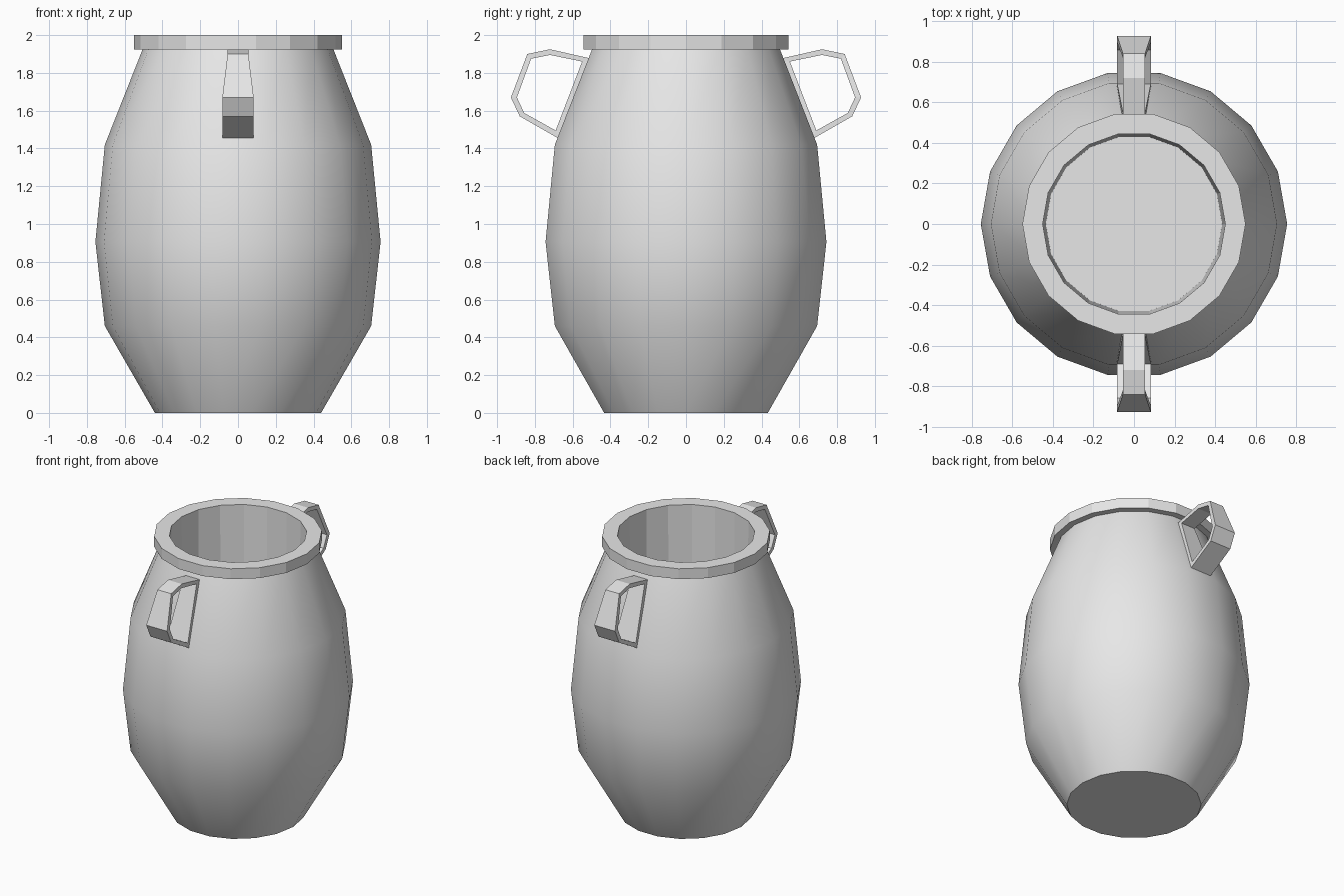
import bpy, bmesh, math

SIDES = 18

if "Cube" in bpy.data.objects:
    bpy.data.objects.remove(bpy.data.objects["Cube"], do_unlink=True)

clay = bpy.data.materials.new("pale_grey_clay")
clay.use_nodes = True
clay.diffuse_color = (0.8, 0.8, 0.8, 1)
clay.node_tree.nodes["Principled BSDF"].inputs["Base Color"].default_value = clay.diffuse_color


def finish(bm, name):
    mesh = bpy.data.meshes.new(name)
    bm.to_mesh(mesh)
    bm.free()
    mesh.materials.append(clay)
    obj = bpy.data.objects.new(name, mesh)
    bpy.context.collection.objects.link(obj)
    return obj


def lathe(name, profile, cap_start=False, cap_end=False):
    """Spin a (radius, height) profile around z, with optional flat caps."""
    bm = bmesh.new()
    rings = []
    for r, z in profile:
        angles = [math.tau * i / SIDES for i in range(SIDES)]
        rings.append([bm.verts.new((r * math.cos(a), r * math.sin(a), z)) for a in angles])
    for low, high in zip(rings, rings[1:]):
        for i in range(SIDES):
            j = (i + 1) % SIDES
            bm.faces.new((low[i], low[j], high[j], high[i]))
    if cap_start:
        bm.faces.new(rings[0][::-1])
    if cap_end:
        bm.faces.new(rings[-1])
    return finish(bm, name)


# Bulging body with a flat base, smoothly shaded
body = lathe("jar_body", [(0.44, 0), (0.705, 0.46), (0.755, 0.905),
                          (0.705, 1.42), (0.505, 1.925)], cap_start=True)
bpy.ops.object.select_all(action="DESELECT")
body.select_set(True)
bpy.context.view_layer.objects.active = body
bpy.ops.object.shade_smooth_by_angle(angle=math.radians(40))

# Faceted rim, running down into the inner wall and floor
lathe("rim_and_lining", [(0.505, 1.925), (0.55, 1.925), (0.55, 2.0),
                         (0.45, 2.0), (0.435, 0.04)], cap_end=True)

# Handle loop: outer (y, z), inner (y, z), half width
HANDLE = [
    ((0.50, 1.875), (0.55, 1.86), 0.055),
    ((0.72, 1.925), (0.72, 1.895), 0.055),
    ((0.84, 1.90), (0.82, 1.875), 0.055),
    ((0.927, 1.67), (0.895, 1.67), 0.083),
    ((0.88, 1.57), (0.857, 1.588), 0.083),
    ((0.67, 1.45), (0.69, 1.495), 0.083),
]


def handle(name, side):
    bm = bmesh.new()
    loops = []
    for outer, inner, w in HANDLE:
        corners = [(-w, outer), (w, outer), (w, inner), (-w, inner)]
        loops.append([bm.verts.new((x, side * p[0], p[1])) for x, p in corners])
    for a, b in zip(loops, loops[1:] + loops[:1]):
        for i in range(4):
            j = (i + 1) % 4
            bm.faces.new((a[i], a[j], b[j], b[i]))
    bmesh.ops.recalc_face_normals(bm, faces=bm.faces)
    finish(bm, name)


handle("front_handle", -1)
handle("back_handle", 1)
